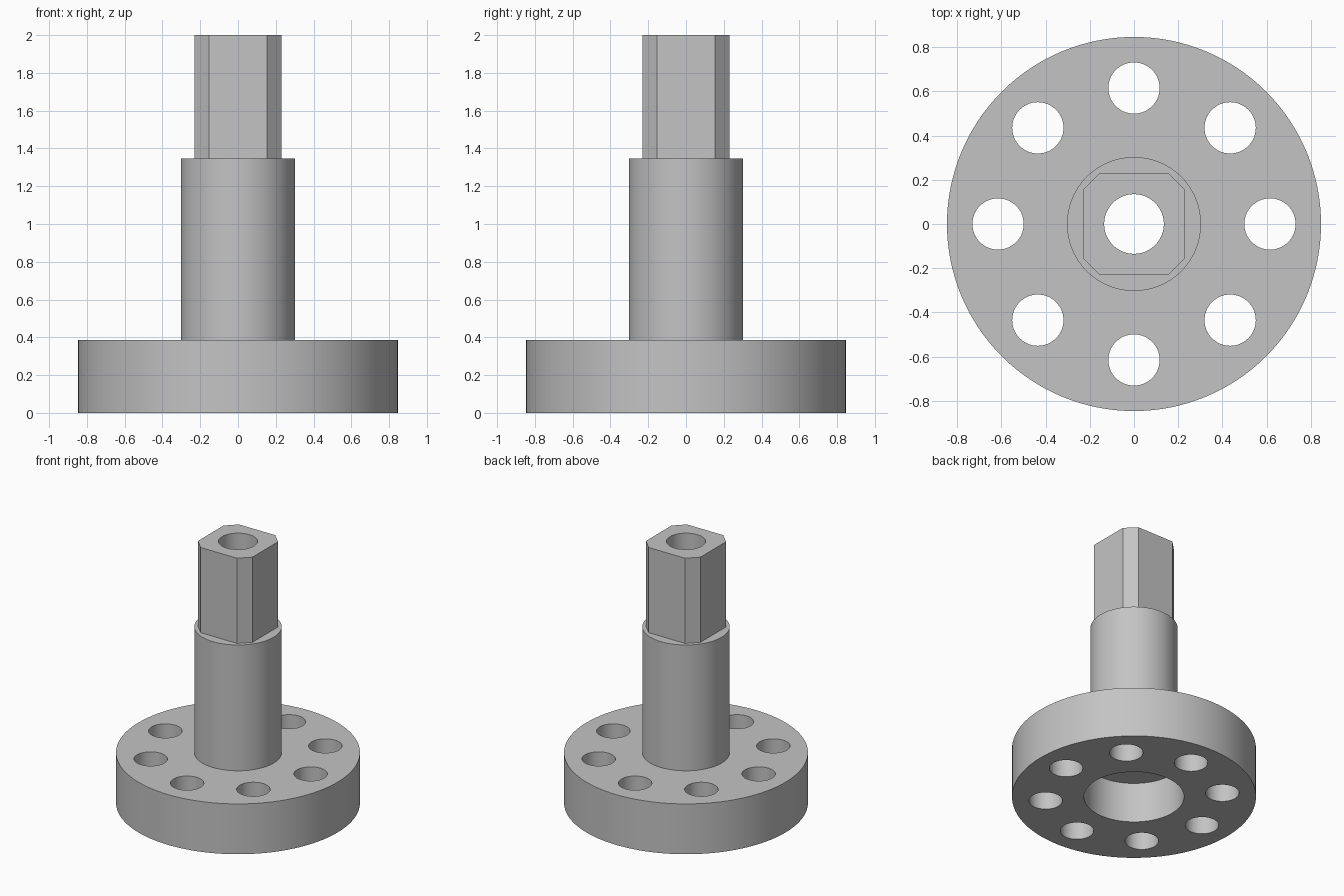
import bpy
import math

cube = bpy.data.objects.get("Cube")
if cube:
    bpy.data.objects.remove(cube, do_unlink=True)

# Dimensions
FLANGE_R, FLANGE_TOP = 0.846, 0.385
SHAFT_R, SHAFT_TOP = 0.303, 1.348
HALF_FLAT, HALF_EDGE, TOP = 0.231, 0.154, 2.0
BORE_R, RECESS_R, RECESS_TOP = 0.135, 0.347, 0.308
BOLT_R, BOLT_CIRCLE, BOLT_COUNT = 0.116, 0.615, 8

steel = bpy.data.materials.new("grey steel")
steel.use_nodes = True
colour = (0.55, 0.55, 0.55, 1)
steel.diffuse_color = colour
steel.node_tree.nodes["Principled BSDF"].inputs["Base Color"].default_value = colour


def prism(name, outline, z0, z1):
    """Extrude a counter-clockwise outline from z0 to z1."""
    n = len(outline)
    verts = [(x, y, z) for z in (z0, z1) for x, y in outline]
    faces = [tuple(reversed(range(n))), tuple(range(n, 2 * n))]
    faces += [(i, (i + 1) % n, n + (i + 1) % n, n + i) for i in range(n)]
    mesh = bpy.data.meshes.new(name)
    mesh.from_pydata(verts, [], faces)
    mesh.materials.append(steel)
    obj = bpy.data.objects.new(name, mesh)
    bpy.context.collection.objects.link(obj)
    return obj


def circle(r, sides, cx=0, cy=0):
    angles = [math.tau * i / sides for i in range(sides)]
    return [(cx + r * math.cos(a), cy + r * math.sin(a)) for a in angles]


def combine(target, tool, operation):
    """Apply a boolean to the target and discard the tool."""
    tool.hide_render = True
    mod = target.modifiers.new(tool.name, "BOOLEAN")
    mod.object, mod.operation, mod.solver = tool, operation, "EXACT"
    bpy.context.view_layer.objects.active = target
    bpy.ops.object.modifier_apply(modifier=mod.name)
    bpy.data.objects.remove(tool, do_unlink=True)


# Flange, round shaft and square drive end with chamfered corners
hub = prism("flanged_shaft", circle(FLANGE_R, 128), 0, FLANGE_TOP)
combine(hub, prism("shaft", circle(SHAFT_R, 96), 0.2, SHAFT_TOP), "UNION")
a, b = HALF_FLAT, HALF_EDGE
square = [(a, -b), (a, b), (b, a), (-b, a), (-a, b), (-a, -b), (-b, -a), (b, -a)]
combine(hub, prism("square_drive", square, 1, TOP), "UNION")

# Underside recess and through bore
combine(hub, prism("recess", circle(RECESS_R, 96), -0.5, RECESS_TOP), "DIFFERENCE")
combine(hub, prism("bore", circle(BORE_R, 64), -0.5, TOP + 0.5), "DIFFERENCE")

# Ring of bolt holes
for i in range(BOLT_COUNT):
    t = math.tau * i / BOLT_COUNT
    hole = circle(BOLT_R, 64, BOLT_CIRCLE * math.cos(t), BOLT_CIRCLE * math.sin(t))
    combine(hub, prism("bolt_hole", hole, -0.5, 1), "DIFFERENCE")

# Smooth the round walls and keep the machined edges crisp
bpy.ops.object.select_all(action="DESELECT")
hub.select_set(True)
bpy.context.view_layer.objects.active = hub
bpy.ops.object.shade_smooth_by_angle(angle=math.radians(30))
